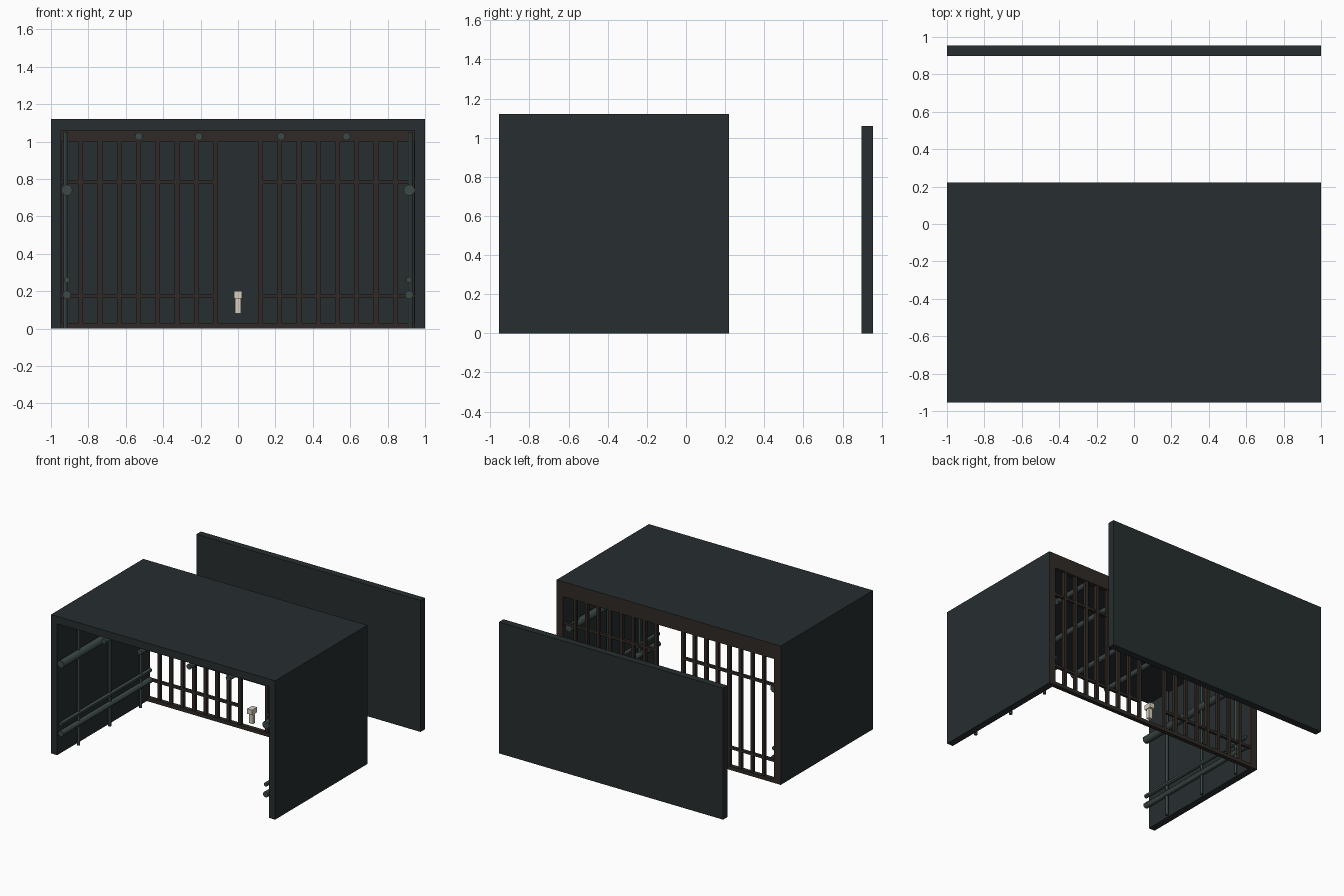
import bpy
from mathutils import Vector

if "Cube" in bpy.data.objects:
    bpy.data.objects.remove(bpy.data.objects["Cube"])


def material(name, color):
    m = bpy.data.materials.new(name)
    m.diffuse_color = (*color, 1)
    m.use_nodes = True
    m.node_tree.nodes["Principled BSDF"].inputs["Base Color"].default_value = m.diffuse_color
    return m


STONE = material("dark_stone", (0.020, 0.027, 0.029))
IRON = material("rusty_iron", (0.030, 0.023, 0.019))
PIPE = material("pipe_metal", (0.045, 0.068, 0.064))
PALE = material("pale_bone", (0.69, 0.63, 0.52))


def box(name, x, y, z, mat):
    """Box from (min, max) ranges on each axis."""
    bpy.ops.mesh.primitive_cube_add(size=1, location=[sum(r) / 2 for r in (x, y, z)])
    ob = bpy.context.object
    ob.name = name
    ob.scale = [r[1] - r[0] for r in (x, y, z)]
    bpy.ops.object.transform_apply(location=False, rotation=False, scale=True)
    ob.data.materials.append(mat)
    return ob


def pipe(name, a, b, r):
    """Round pipe between two points."""
    a, b = Vector(a), Vector(b)
    d = b - a
    bpy.ops.mesh.primitive_cylinder_add(
        vertices=12, radius=r, depth=d.length, location=(a + b) / 2,
        rotation=d.to_track_quat('Z', 'Y').to_euler())
    ob = bpy.context.object
    ob.name = name
    ob.data.materials.append(PIPE)
    bpy.ops.object.shade_smooth_by_angle()


FRONT, BACK = -0.955, 0.22

# Roof and detached rear wall
box("roof", (-1, 1), (FRONT, BACK), (1.06, 1.12), STONE)
box("rear_wall", (-1, 1), (0.898, 0.955), (0, 1.06), STONE)

# Grille frame across the back of the room
GY = (0.188, 0.221)
box("grille_top_beam", (-0.999, 0.999), GY, (1.0, 1.119), IRON)
box("grille_bottom_rail", (-0.999, 0.999), GY, (0.0, 0.03), IRON)

for side, s in (("left", -1), ("right", 1)):
    def span(a, b):
        return tuple(sorted((s * a, s * b)))

    # Side wall and grille post
    box(side + "_wall", span(0.945, 1), (FRONT, BACK), (0, 1.06), STONE)
    box(side + "_grille_post", span(0.942, 0.999), GY, (0.001, 1.06), IRON)

    # Vertical bars, leaving a doorway in the middle
    for i in range(8):
        x = 0.12 + i * 0.103
        box(side + "_grille_bar", span(x - 0.0125, x + 0.0125), (0.192, 0.217),
            (0.02, 1.01), IRON)
    # Cross rails
    for z in (0.175, 0.783):
        box(side + "_cross_rail", span(0.108, 0.95), (0.194, 0.215),
            (z - 0.01, z + 0.01), IRON)

    # Pipes running along the wall
    for z, r in ((0.74, 0.03), (0.26, 0.016), (0.18, 0.023)):
        pipe(side + "_wall_pipe", (s * 0.915, FRONT, z), (s * 0.915, 0.19, z), r)
    # Upright pipes
    for y in (-0.72, -0.32, 0.07):
        pipe(side + "_upright_pipe", (s * 0.92, y, 0), (s * 0.92, y, 1.05), 0.012)

# Ceiling pipes
for x in (-0.53, -0.21, 0.23, 0.58):
    pipe("ceiling_pipe", (x, FRONT, 1.027), (x, 0.19, 1.027), 0.021)

# Pale hanging handle in the doorway
box("handle_stem", (-0.017, 0.017), (0.165, 0.195), (0.08, 0.17), PALE)
box("handle_head", (-0.022, 0.022), (0.148, 0.212), (0.16, 0.20), PALE)
